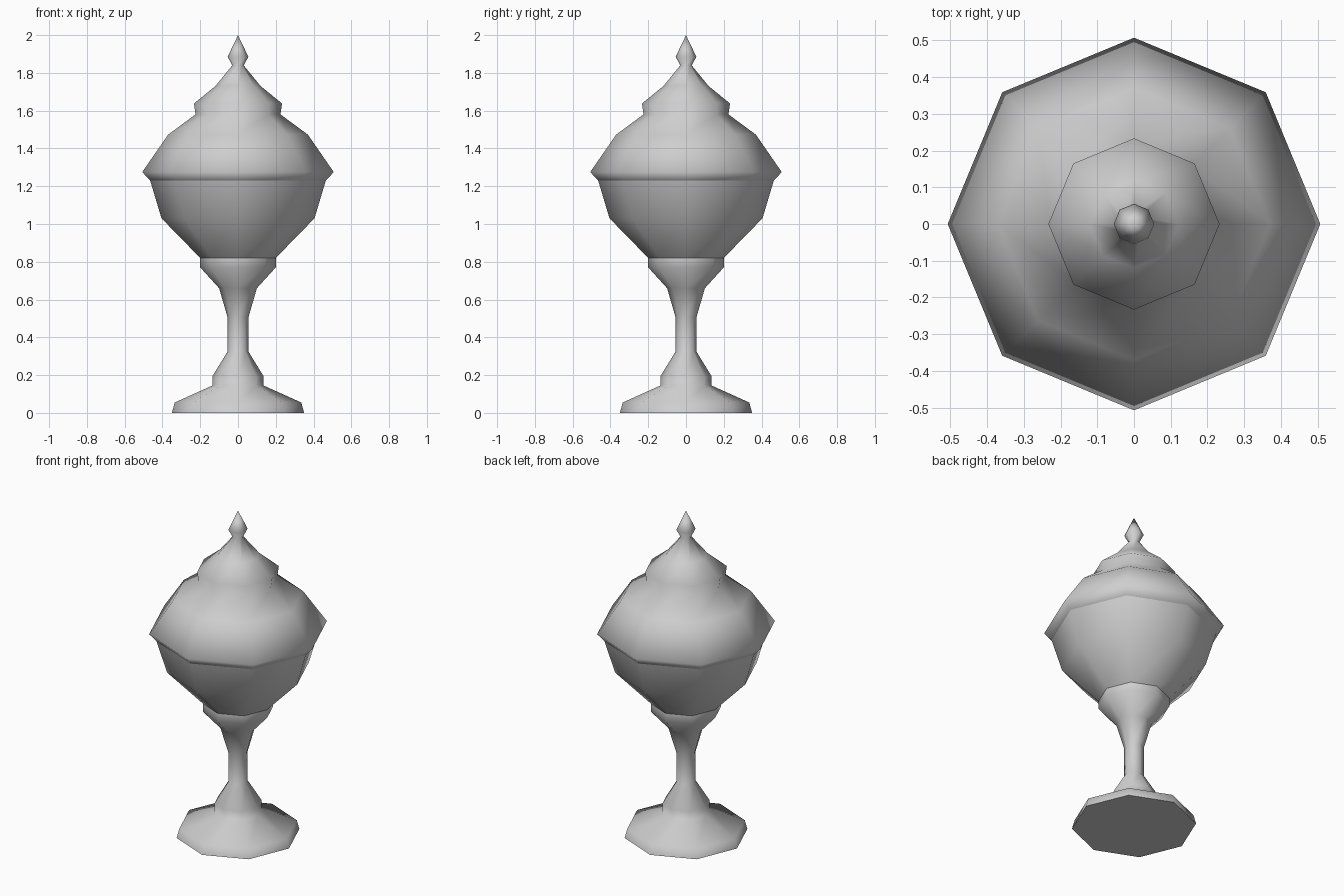
import bpy, bmesh
from math import cos, sin, pi

cube = bpy.data.objects.get("Cube")
if cube:
    bpy.data.objects.remove(cube, do_unlink=True)

GREY = (0.62, 0.62, 0.62, 1)
grey = bpy.data.materials.new("plain grey")
grey.use_nodes = True
grey.diffuse_color = GREY
grey.node_tree.nodes["Principled BSDF"].inputs["Base Color"].default_value = GREY

SIDES = 8


def lathe(name, profile):
    """Turn a (radius, height) profile, listed bottom to top, into an octagonal part."""
    bm = bmesh.new()
    rings = []
    for r, z in profile:
        if r == 0:
            rings.append([bm.verts.new((0, 0, z))] * SIDES)
        else:
            angles = [2 * pi * i / SIDES for i in range(SIDES)]
            rings.append([bm.verts.new((r * cos(a), r * sin(a), z)) for a in angles])
    for low, high in zip(rings, rings[1:]):
        for i in range(SIDES):
            j = (i + 1) % SIDES
            corners = [low[i], low[j], high[j], high[i]]
            bm.faces.new(list(dict.fromkeys(corners)))
    for face in bm.faces:
        face.smooth = True
    # Flat underside with a crisp rim
    if profile[0][1] == 0:
        cap = bm.faces.new(rings[0][::-1])
        for edge in cap.edges:
            edge.smooth = False
    mesh = bpy.data.meshes.new(name)
    bm.to_mesh(mesh)
    bm.free()
    mesh.materials.append(grey)
    part = bpy.data.objects.new(name, mesh)
    bpy.context.collection.objects.link(part)
    return part


# Foot, slender stem and the collar that carries the bowl
lathe("foot_and_stem", [(0.35, 0), (0.335, 0.055), (0.135, 0.145), (0.135, 0.195),
                        (0.055, 0.325), (0.055, 0.505), (0.1, 0.66),
                        (0.2, 0.77), (0.2, 0.82)])

# Bowl
lathe("bowl", [(0.2, 0.82), (0.405, 1.03), (0.465, 1.23)])

# Domed lid with its rim, stepped cap and pointed finial
lathe("lid", [(0.465, 1.23), (0.507, 1.275), (0.37, 1.473), (0.225, 1.58),
              (0.233, 1.638), (0.12, 1.73), (0.03, 1.84), (0.055, 1.885), (0, 2)])
